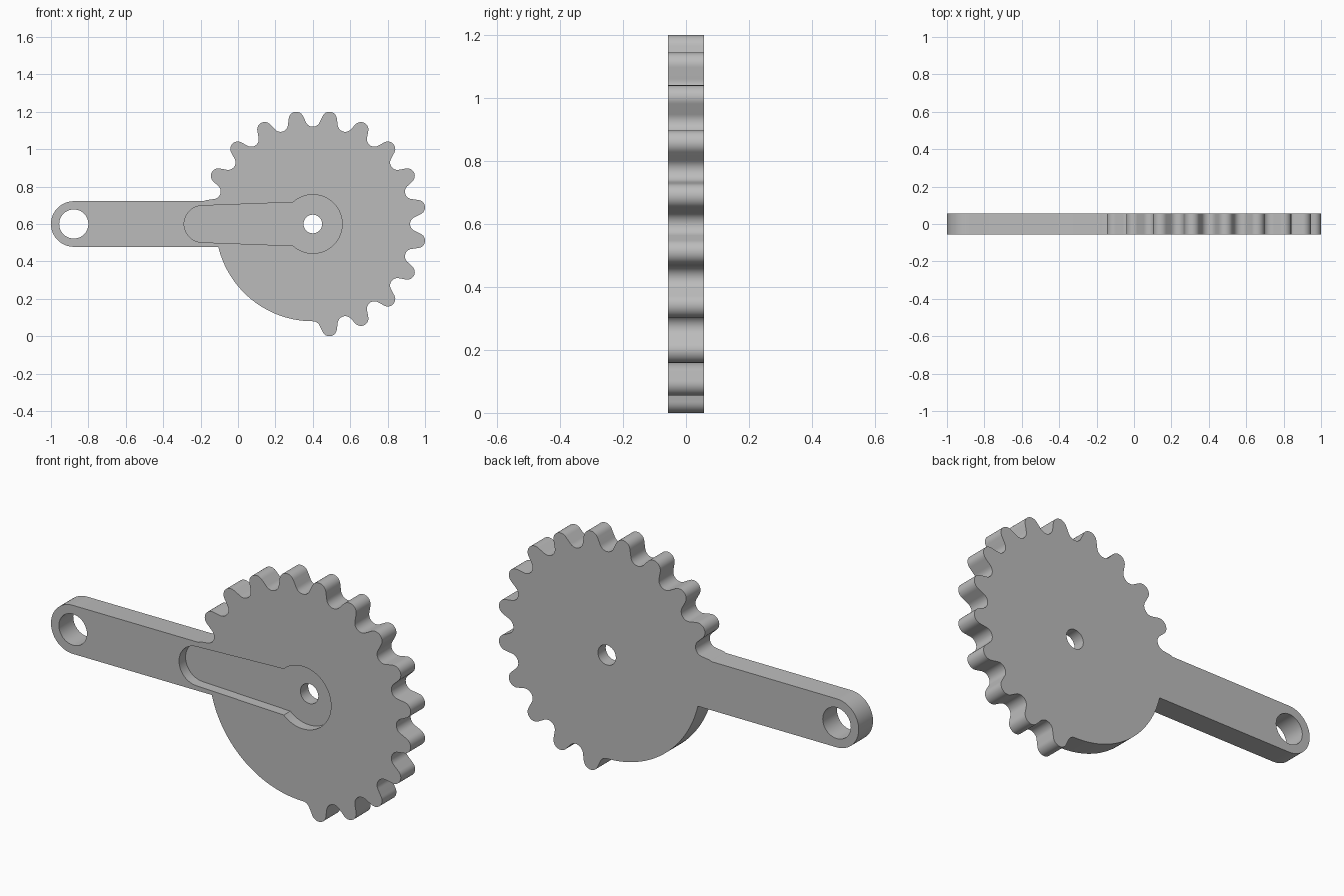
import bpy, bmesh, math
from math import radians, degrees, cos, sin, acos, asin, atan2, hypot
from mathutils import Vector

if "Cube" in bpy.data.objects:
    bpy.data.objects.remove(bpy.data.objects["Cube"])

HUB = Vector((0.4, 0.6))        # gear axis (x, z)
EYE = Vector((-0.878, 0.6))     # hole centre at the arm end
HALF_Y = 0.057
ARM_R = 0.122
ROOT_R = 0.52
PITCH = 18


def arc(centre, radius, start, end, steps):
    """Points on an arc, angles in degrees."""
    angles = [radians(start + (end - start) * i / steps) for i in range(steps + 1)]
    return [centre + radius * Vector((cos(a), sin(a))) for a in angles]


def polar(radius, angle):
    return HUB + radius * Vector((cos(radians(angle)), sin(radians(angle))))


def plate(name, outline, y0, y1):
    """Extrude an x-z outline from y0 to y1."""
    bm = bmesh.new()
    face = bm.faces.new([bm.verts.new((p.x, y0, p.y)) for p in outline])
    extruded = bmesh.ops.extrude_face_region(bm, geom=[face])["geom"]
    verts = [g for g in extruded if isinstance(g, bmesh.types.BMVert)]
    bmesh.ops.translate(bm, verts=verts, vec=(0, y1 - y0, 0))
    bmesh.ops.recalc_face_normals(bm, faces=bm.faces)
    mesh = bpy.data.meshes.new(name)
    bm.to_mesh(mesh)
    bm.free()
    obj = bpy.data.objects.new(name, mesh)
    bpy.context.collection.objects.link(obj)
    return obj


# Tooth profile: round tips and round gaps joined by straight flanks
R = 0.04
TIP, GAP = 0.567, ROOT_R + R
dx, dz = GAP * cos(radians(PITCH / 2)) - TIP, GAP * sin(radians(PITCH / 2))
beta = degrees(atan2(dz, dx) - acos(2 * R / hypot(dx, dz)))
gap_half = 180 + beta - (180 + PITCH / 2)


def gap_arc(angle, start, end, steps):
    return arc(polar(GAP, angle), R, angle + 180 + start, angle + 180 + end, steps)


outline = gap_arc(-90, 0, -gap_half, 6)
for angle in range(-81, 171, PITCH):
    outline += arc(polar(TIP, angle), R, angle - beta, angle + beta, 12)
    outline += gap_arc(angle + PITCH / 2, gap_half, -gap_half, 12)

# Last tooth runs into the arm
top = EYE.y + ARM_R
outline += [p for p in arc(polar(TIP, 171), R, 171 - beta, 171 + beta, 24) if p.y > top]

# Arm with a round end, then the toothless sector of the gear
outline += arc(EYE, ARM_R, 90, 270, 32)
outline += arc(HUB, ROOT_R, 180 + degrees(asin(ARM_R / ROOT_R)), 270, 32)[:-1]
body = plate("gear_with_arm", outline, -HALF_Y, HALF_Y)

# Keyhole pocket in the front face
side = 0.116
reach = degrees(asin(side / 0.157))
pocket = arc(HUB, 0.157, reach - 180, 180 - reach, 48)
pocket += arc(Vector((-0.19, 0.6)), 0.098, 92, 268, 24)

cutters = [
    plate("pocket_cutter", pocket, -0.1, -0.005),
    plate("axle_hole_cutter", arc(HUB, 0.05, 0, 360, 32)[:-1], -0.2, 0.2),
    plate("arm_hole_cutter", arc(EYE, 0.078, 0, 360, 40)[:-1], -0.2, 0.2),
]
bpy.context.view_layer.objects.active = body
body.select_set(True)
for cutter in cutters:
    cutter.hide_render = True
    mod = body.modifiers.new(cutter.name, "BOOLEAN")
    mod.operation = "DIFFERENCE"
    mod.solver = "EXACT"
    mod.object = cutter
    bpy.ops.object.modifier_apply(modifier=mod.name)
for cutter in cutters:
    bpy.data.objects.remove(cutter)

# Single grey metal colour
grey = bpy.data.materials.new("grey_metal")
grey.use_nodes = True
colour = (0.5, 0.5, 0.5, 1)
grey.diffuse_color = colour
grey.node_tree.nodes["Principled BSDF"].inputs["Base Color"].default_value = colour
body.data.materials.clear()
body.data.materials.append(grey)
bpy.ops.object.shade_smooth_by_angle(angle=radians(30))
